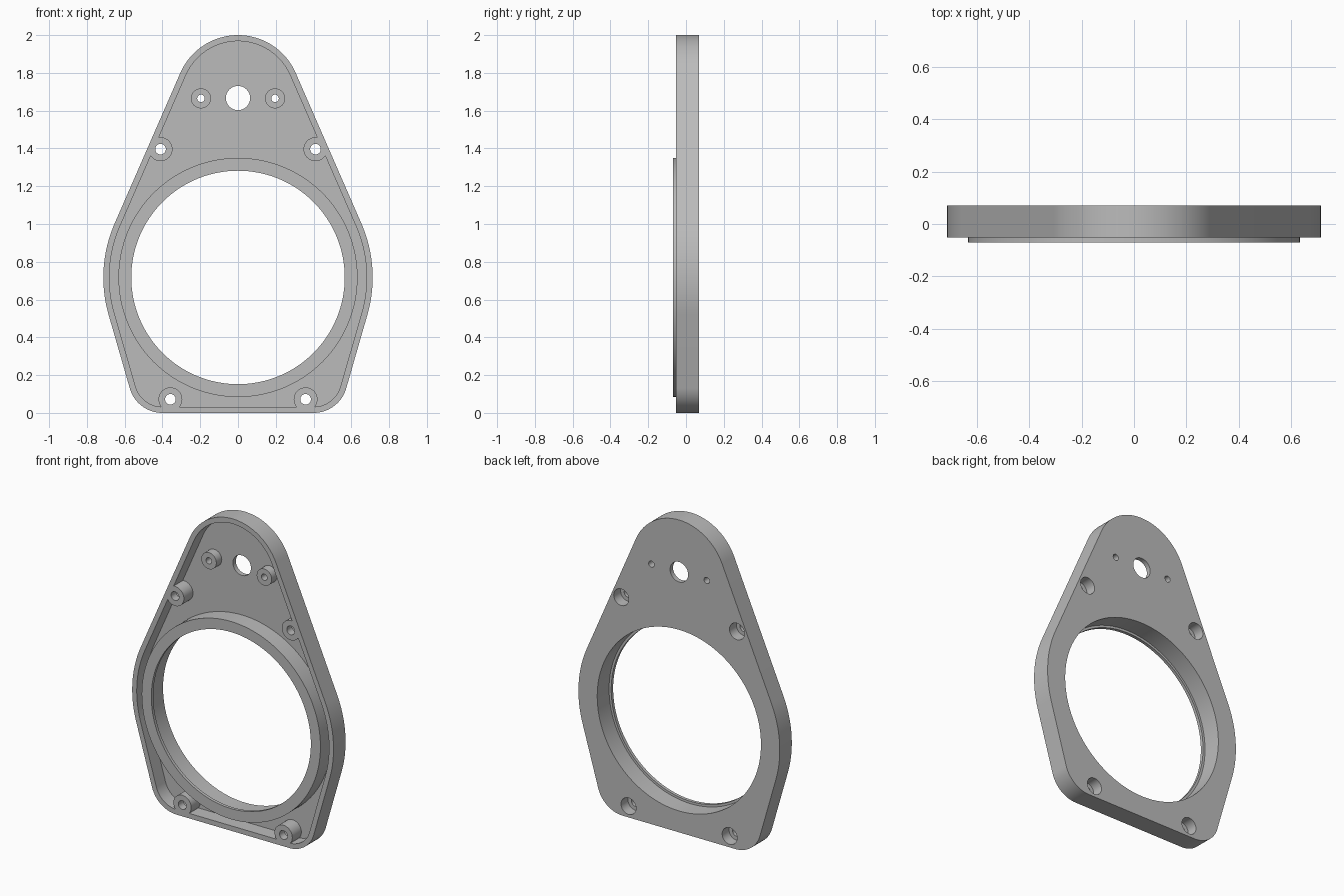
import bpy, bmesh, math

if "Cube" in bpy.data.objects:
    bpy.data.objects.remove(bpy.data.objects["Cube"])

Y_BACK, Y_RIM, Y_RING, Y_FLOOR = 0.07, -0.052, -0.07, 0.04
RING_Z = 0.717

grey = bpy.data.materials.new("plain_grey")
grey.diffuse_color = (0.5, 0.5, 0.5, 1)
grey.use_nodes = True
grey.node_tree.nodes["Principled BSDF"].inputs["Base Color"].default_value = grey.diffuse_color


def prism(name, pts, y0, y1):
    """Extrude an x-z profile between two y values."""
    bm = bmesh.new()
    face = bm.faces.new([bm.verts.new((x, y0, z)) for x, z in pts])
    ext = bmesh.ops.extrude_face_region(bm, geom=[face])
    for v in ext["geom"]:
        if isinstance(v, bmesh.types.BMVert):
            v.co.y = y1
    bmesh.ops.recalc_face_normals(bm, faces=bm.faces[:])
    me = bpy.data.meshes.new(name)
    bm.to_mesh(me)
    bm.free()
    me.materials.append(grey)
    ob = bpy.data.objects.new(name, me)
    bpy.context.collection.objects.link(ob)
    return ob


def cylinder(name, x, z, r, y0, y1, n=48):
    ring = [math.tau * i / n for i in range(n)]
    return prism(name, [(x + r * math.cos(a), z + r * math.sin(a)) for a in ring], y0, y1)


def outline(offset):
    """Tangent arcs around the top, middle and bottom-corner circles."""
    right = []
    for x, z, r, a0, a1 in ((0.4, 0.18, 0.18, -90, -16),
                            (0, RING_Z, 0.713, -16, 23.6),
                            (0, 1.667, 0.333, 23.6, 90)):
        for i in range(25):
            a = math.radians(a0 + (a1 - a0) * i / 24)
            right.append((x + (r - offset) * math.cos(a), z + (r - offset) * math.sin(a)))
    return right + [(-x, z) for x, z in reversed(right[:-1])]


def combine(target, tool, operation):
    mod = target.modifiers.new("cut", "BOOLEAN")
    mod.operation, mod.solver, mod.object = operation, "EXACT", tool
    bpy.context.view_layer.objects.active = target
    bpy.ops.object.modifier_apply(modifier=mod.name)
    bpy.data.objects.remove(tool)


screws = [(s * x, z) for s in (-1, 1) for x, z in ((0.41, 1.396), (0.358, 0.072))]
pins = [(s * 0.196, 1.665) for s in (-1, 1)]

# Pocket shape, with the bosses left standing
pocket = prism("pocket", outline(0.032), -0.2, Y_FLOOR)
for x, z in screws:
    combine(pocket, cylinder("boss", x, z, 0.063, -0.3, 0.3), "DIFFERENCE")
for x, z in pins:
    combine(pocket, cylinder("boss", x, z, 0.053, -0.015, 0.3), "DIFFERENCE")

# Hollow plate with raised ring
plate = prism("mounting_plate", outline(0), Y_RIM, Y_BACK)
combine(plate, pocket, "DIFFERENCE")
combine(plate, cylinder("ring", 0, RING_Z, 0.633, Y_RING, 0.055, 128), "UNION")

# Large opening with a thin front lip
combine(plate, cylinder("opening", 0, RING_Z, 0.565, -0.3, 0.3, 128), "DIFFERENCE")
combine(plate, cylinder("bore", 0, RING_Z, 0.58, -0.05, 0.3, 128), "DIFFERENCE")

# Centre hole, pin holes, and screw holes with recesses at the back
combine(plate, cylinder("hole", 0, 1.667, 0.064, -0.3, 0.3), "DIFFERENCE")
for x, z in pins:
    combine(plate, cylinder("hole", x, z, 0.02, -0.3, 0.3, 32), "DIFFERENCE")
for x, z in screws:
    combine(plate, cylinder("hole", x, z, 0.028, -0.3, 0.3, 32), "DIFFERENCE")
    combine(plate, cylinder("recess", x, z, 0.053, 0.0, 0.3), "DIFFERENCE")

plate.select_set(True)
bpy.context.view_layer.objects.active = plate
bpy.ops.object.shade_smooth_by_angle(angle=math.radians(30))
